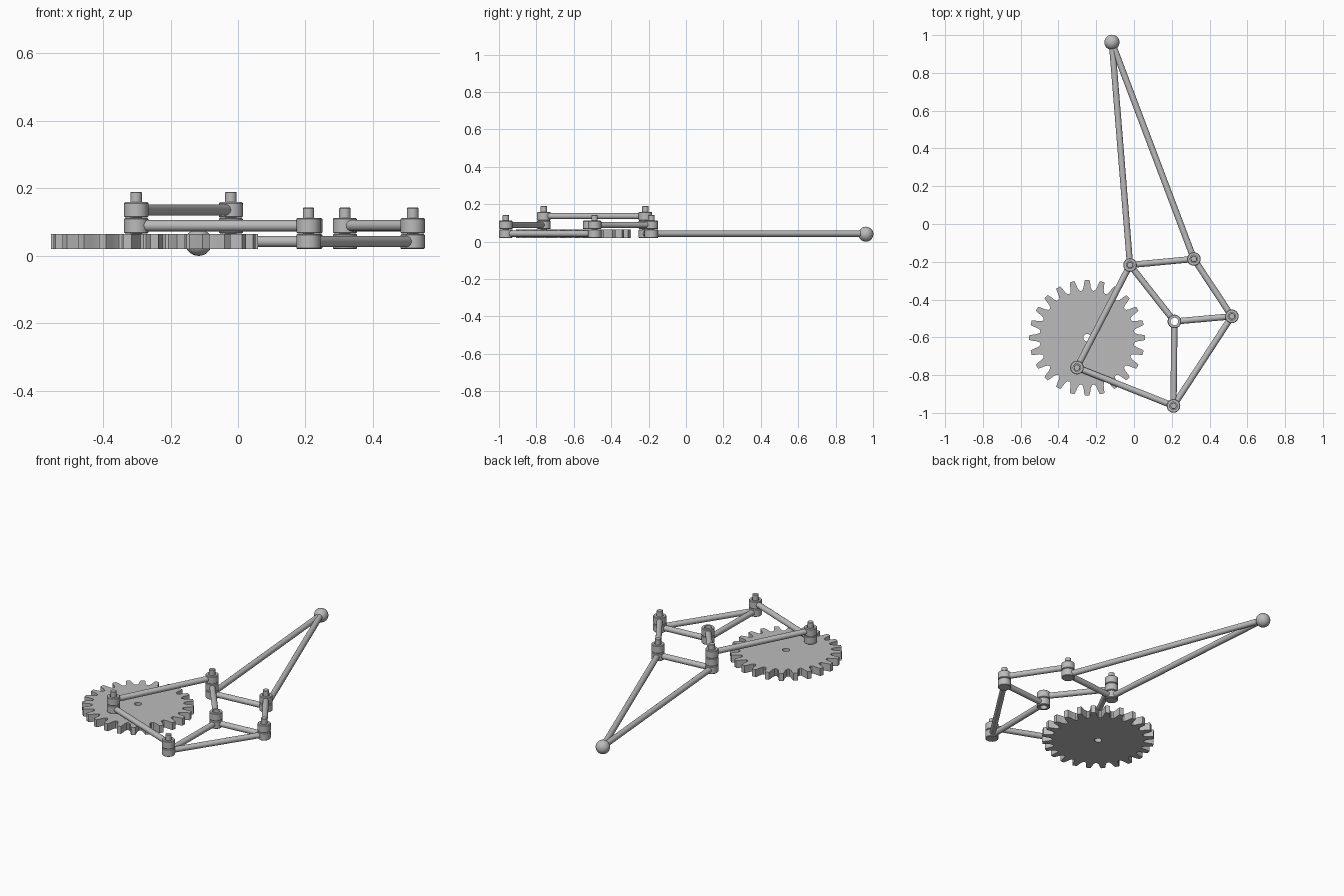
import bpy, bmesh, math
from mathutils import Vector

cube = bpy.data.objects.get("Cube")
if cube:
    bpy.data.objects.remove(cube, do_unlink=True)

# Material
grey = bpy.data.materials.new("plain grey")
grey.use_nodes = True
grey.diffuse_color = (0.5, 0.5, 0.5, 1)
grey.node_tree.nodes["Principled BSDF"].inputs["Base Color"].default_value = (0.5, 0.5, 0.5, 1)

# Joint positions seen from above
TOE, KNEE, ANKLE = (-0.117, 0.962), (-0.021, -0.217), (0.317, -0.185)
REAR, PIVOT, TOP = (0.518, -0.489), (0.214, -0.516), (0.209, -0.963)
CRANK, HUB = (-0.302, -0.76), (-0.248, -0.602)

# Stacked layers and sizes
BASE, STEP, THICK = 0.02, 0.047, 0.045
COLLAR_R, HOLE_R, PIN_R, ROD_R = 0.036, 0.02, 0.017, 0.0165


def layer_z(layer):
    return BASE + STEP * layer


def finish(bm, name, smooth=True):
    bmesh.ops.remove_doubles(bm, verts=bm.verts, dist=1e-5)
    bmesh.ops.recalc_face_normals(bm, faces=bm.faces)
    mesh = bpy.data.meshes.new(name)
    bm.to_mesh(mesh)
    bm.free()
    mesh.materials.append(grey)
    obj = bpy.data.objects.new(name, mesh)
    bpy.context.collection.objects.link(obj)
    if smooth:
        bpy.ops.object.select_all(action='DESELECT')
        obj.select_set(True)
        bpy.context.view_layer.objects.active = obj
        bpy.ops.object.shade_smooth_by_angle(angle=math.radians(35))
    return obj


def turned(name, at, z0, z1, outer, inner=0.0, bevel=0.003, sides=32):
    """Bevelled round part, with a bore when inner is above zero."""
    profile = [(inner, z0), (outer - bevel, z0), (outer, z0 + bevel),
               (outer, z1 - bevel), (outer - bevel, z1), (inner, z1)]
    bm = bmesh.new()
    rings = []
    for i in range(sides):
        a = math.tau * i / sides
        rings.append([bm.verts.new((at[0] + r * math.cos(a), at[1] + r * math.sin(a), z))
                      for r, z in profile])
    count = len(profile) if inner else len(profile) - 1
    for i, ring in enumerate(rings):
        other = rings[(i + 1) % sides]
        for j in range(count):
            k = (j + 1) % len(profile)
            bm.faces.new((ring[j], other[j], other[k], ring[k]))
    return finish(bm, name)


def rod(name, a, b, layer, trim_a=0.029, trim_b=0.029):
    """Round bar between two joints, stopping inside the collar walls."""
    z = layer_z(layer) + THICK / 2
    a, b = Vector((*a, z)), Vector((*b, z))
    way = (b - a).normalized()
    a, b = a + way * trim_a, b - way * trim_b
    bm = bmesh.new()
    bmesh.ops.create_cone(bm, cap_ends=True, segments=24, radius1=ROD_R, radius2=ROD_R,
                          depth=(b - a).length)
    bm.transform(way.to_track_quat('Z', 'Y').to_matrix().to_4x4())
    bmesh.ops.translate(bm, verts=bm.verts, vec=(a + b) / 2)
    return finish(bm, name)


def collar(name, at, layer, bored=True):
    z = layer_z(layer)
    return turned(name, at, z, z + THICK, COLLAR_R, HOLE_R if bored else 0.0)


# Rods of each linkage
rod("foot_long_rod", KNEE, TOE, 0, trim_b=0)
rod("foot_outer_rod", ANKLE, TOE, 0, trim_b=0)
rod("foot_cross_rod", KNEE, ANKLE, 0)
rod("rocker_side_rod", TOP, REAR, 0)
rod("rocker_inner_rod", TOP, PIVOT, 0)
rod("rocker_cross_rod", PIVOT, REAR, 0)
rod("upper_crank_rod", CRANK, TOP, 1)
rod("coupler_rod", REAR, ANKLE, 1)
rod("lower_rocker_rod", PIVOT, KNEE, 1)
rod("lower_crank_rod", CRANK, KNEE, 2)

# Collars stacked at the joints, with pins through the moving ones
joints = {"knee": (KNEE, (0, 1, 2)), "ankle": (ANKLE, (0, 1)), "rear": (REAR, (0, 1)),
          "top": (TOP, (0, 1)), "crank": (CRANK, (1, 2)), "pivot": (PIVOT, (0, 1))}
for name, (at, layers) in joints.items():
    for layer in layers:
        collar(f"{name}_collar_{layer}", at, layer, bored=layer > 0 or name == "pivot")
    if name != "pivot":
        top = layer_z(max(layers) + 1) + 0.029
        turned(f"{name}_pin", at, layer_z(0) + THICK / 2, top, PIN_R, bevel=0.002)

# Ball at the toe
bm = bmesh.new()
bmesh.ops.create_uvsphere(bm, u_segments=32, v_segments=16, radius=0.04)
bmesh.ops.translate(bm, verts=bm.verts, vec=(*TOE, 0.04))
finish(bm, "toe_ball")

# Drive gear with a centre bore
TEETH = 24
tooth = [(-0.5, 0.25), (-0.37, 0.253), (-0.27, 0.268), (-0.22, 0.287), (-0.15, 0.307),
         (0.15, 0.307), (0.22, 0.287), (0.27, 0.268), (0.37, 0.253)]
bm = bmesh.new()
columns = []
for t in range(TEETH):
    for part, radius in tooth:
        a = math.tau * (t + part) / TEETH
        columns.append([bm.verts.new((HUB[0] + r * math.cos(a), HUB[1] + r * math.sin(a), z))
                        for r, z in ((HOLE_R, BASE), (radius, BASE),
                                     (radius, BASE + THICK), (HOLE_R, BASE + THICK))])
for i, col in enumerate(columns):
    nxt = columns[(i + 1) % len(columns)]
    for j in range(4):
        k = (j + 1) % 4
        bm.faces.new((col[j], nxt[j], nxt[k], col[k]))
finish(bm, "drive_gear")
